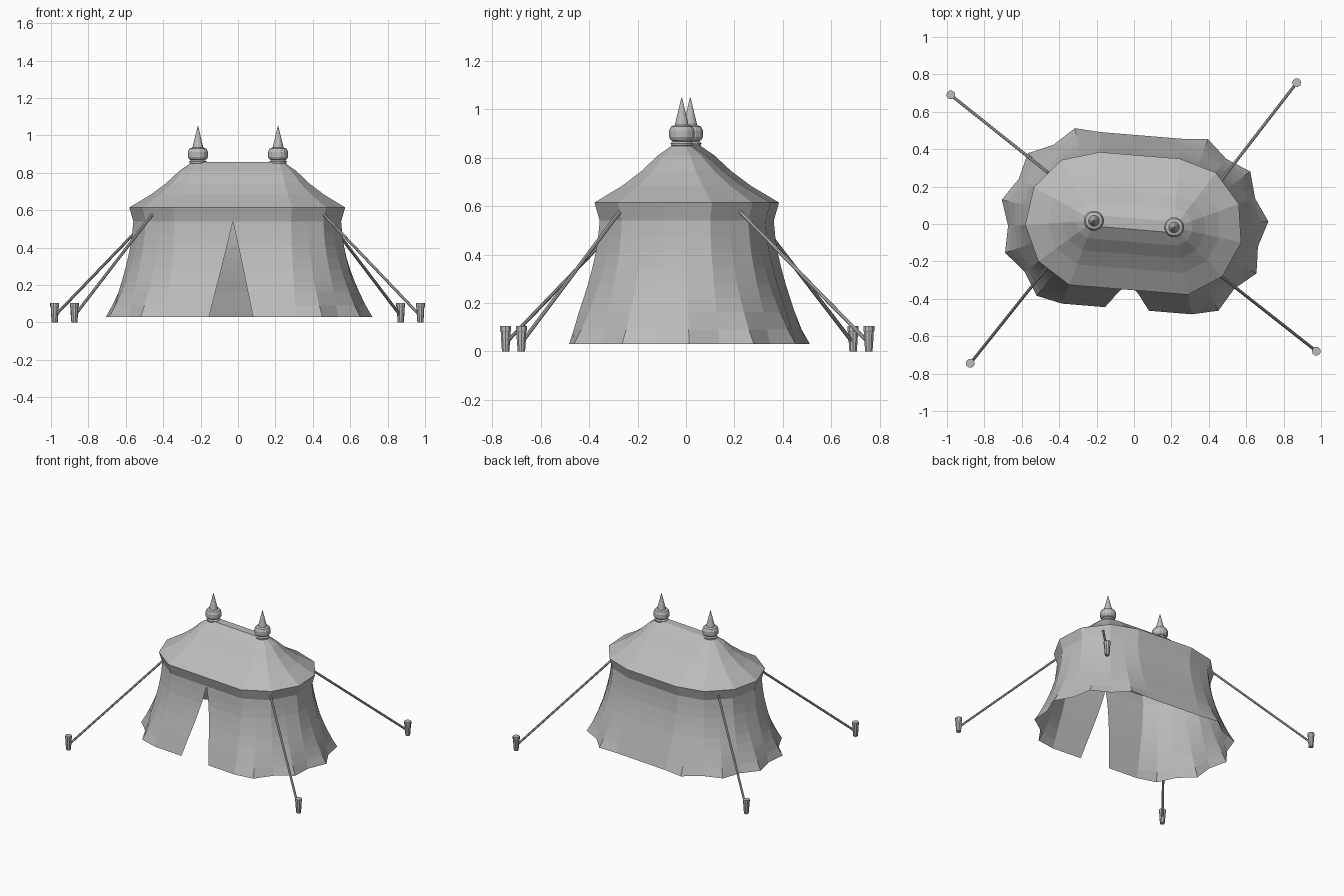
import bpy, bmesh
from math import sin, cos, pi, radians
from mathutils import Vector, Matrix

cube = bpy.data.objects.get("Cube")
if cube:
    bpy.data.objects.remove(cube, do_unlink=True)

TURN = Matrix.Rotation(radians(-4.7), 4, 'Z')
HALF_RIDGE = 0.215
STEP = 2 * pi / 11


def material(name, colour):
    m = bpy.data.materials.new(name)
    m.use_nodes = True
    m.diffuse_color = colour
    m.node_tree.nodes["Principled BSDF"].inputs["Base Color"].default_value = colour
    return m


grey = material("canvas grey", (0.5, 0.5, 0.5, 1))


def finish(name, bm):
    mesh = bpy.data.meshes.new(name)
    bm.to_mesh(mesh)
    bm.free()
    mesh.materials.append(grey)
    obj = bpy.data.objects.new(name, mesh)
    bpy.context.collection.objects.link(obj)
    return obj


def loft(bm, rows, closed):
    """Skin consecutive rows of points with quads."""
    rows = [[bm.verts.new(p) for p in row] for row in rows]
    count = len(rows[0])
    for low, high in zip(rows, rows[1:]):
        for i in range(count if closed else count - 1):
            j = (i + 1) % count
            bm.faces.new((low[i], low[j], high[j], high[i]))
    return rows


def mirrored(half):
    """Join a right half, listed back to front, with its left copy."""
    return half[::-1] + [Vector((-p.x, p.y, p.z)) for p in half]


def end_point(angle, r, z):
    return Vector((HALF_RIDGE + r * cos(angle), r * sin(angle), z))


def lathe(name, profile, sides, place):
    bm = bmesh.new()
    rows = [[(r * cos(2 * pi * i / sides), r * sin(2 * pi * i / sides), z)
             for i in range(sides)] for r, z in profile]
    rings = loft(bm, rows, True)
    bm.faces.new(rings[0][::-1])
    bm.faces.new(rings[-1])
    obj = finish(name, bm)
    obj.location = place
    return obj


# Roof with its inward-sloping valance
bm = bmesh.new()
roof = [(0.346, 0.54), (0.368, 0.615), (0.25, 0.685), (0.17, 0.745),
        (0.10, 0.81), (0.03, 0.858)]
rings = loft(bm, [mirrored([end_point(pi / 2 - k * STEP, r, z) for k in range(6)])
                  for r, z in roof], True)
bm.faces.new(rings[-1])
bmesh.ops.recalc_face_normals(bm, faces=bm.faces)
finish("roof", bm).matrix_world = TURN

# Flared, pleated wall, open at the front in a pointed doorway
wall = [(0.54, 0.332, 0.346), (0.475, 0.340, 0.352), (0.41, 0.351, 0.361),
        (0.345, 0.367, 0.375), (0.28, 0.387, 0.391), (0.22, 0.410, 0.408),
        (0.16, 0.436, 0.426), (0.09, 0.470, 0.444), (0.03, 0.505, 0.460)]
bm = bmesh.new()
rows = []
for z, fold, valley in wall:
    open_part = (0.54 - z) / 0.51
    half = []
    for j in range(11):
        r = fold if j % 2 else valley
        if j in (0, 10):
            r += 0.015 * open_part ** 2
        half.append(end_point(pi / 2 - j * STEP / 2, r, z))
    half.append(Vector((0.118 * open_part, half[-1].y, z)))
    rows.append(mirrored(half))
loft(bm, rows, False)
bmesh.ops.remove_doubles(bm, verts=bm.verts, dist=0.0001)
bmesh.ops.recalc_face_normals(bm, faces=bm.faces)
finish("wall", bm).matrix_world = TURN

# Finials on both ends of the ridge
finial = [(0.035, 0.845), (0.045, 0.85), (0.047, 0.86), (0.038, 0.868),
          (0.048, 0.874), (0.054, 0.885), (0.054, 0.912), (0.046, 0.929),
          (0.029, 0.935), (0.027, 0.945), (0.001, 1.05)]
for side, x in (("left", HALF_RIDGE), ("right", -HALF_RIDGE)):
    lathe(side + "_finial", finial, 14, TURN @ Vector((x, 0, 0)))

# Pegs and guy ropes
guys = [("back_right", (-0.98, 0.69), (-0.46, 0.275)),
        ("back_left", (0.87, 0.755), (0.46, 0.225)),
        ("front_left", (0.975, -0.68), (0.46, -0.275)),
        ("front_right", (-0.875, -0.745), (-0.46, -0.225))]
peg = [(0.016, 0), (0.02, 0.05), (0.021, 0.08), (0.024, 0.085), (0.024, 0.105)]
for name, foot, top in guys:
    lathe(name + "_peg", peg, 10, (*foot, 0))
    a, b = Vector((*foot, 0.035)), Vector((*top, 0.575))
    rope = lathe(name + "_rope", [(0.008, 0), (0.008, (b - a).length)], 8, a)
    rope.rotation_euler = (b - a).to_track_quat('Z', 'Y').to_euler()
